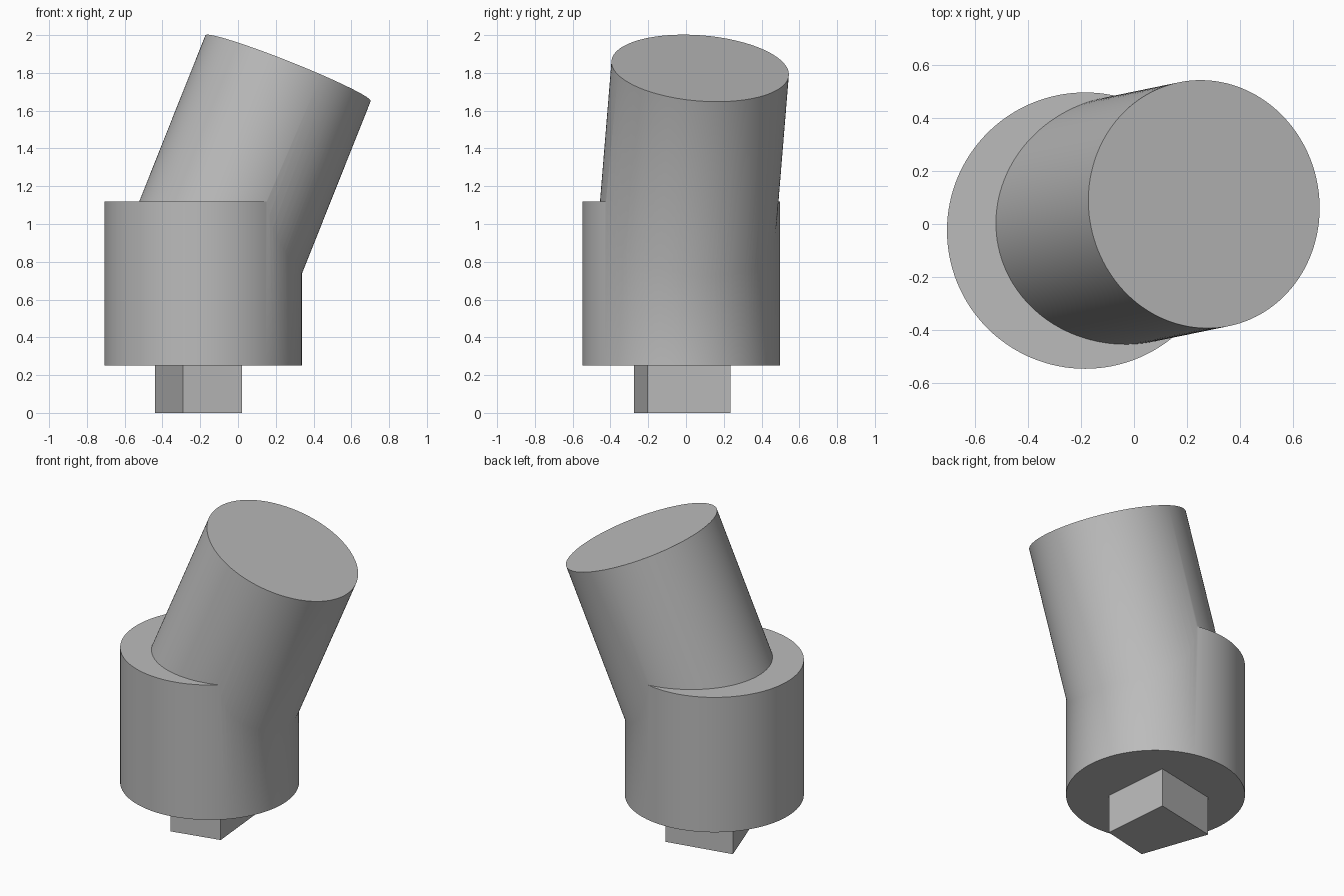
import bpy
import bmesh
from mathutils import Vector

if "Cube" in bpy.data.objects:
    bpy.data.objects.remove(bpy.data.objects["Cube"], do_unlink=True)

# One plain grey for every part
grey = bpy.data.materials.new("plain grey")
grey.use_nodes = True
color = (0.5, 0.5, 0.5, 1)
grey.diffuse_color = color
grey.node_tree.nodes["Principled BSDF"].inputs["Base Color"].default_value = color


def cylinder(name, start, end, radius):
    """Solid cylinder between two points."""
    start, end = Vector(start), Vector(end)
    axis = end - start
    bpy.ops.mesh.primitive_cylinder_add(
        vertices=128, radius=radius, depth=axis.length,
        location=(start + end) / 2,
        rotation=axis.to_track_quat('Z', 'Y').to_euler())
    obj = bpy.context.object
    obj.name = name
    obj.data.materials.append(grey)
    return obj


def prism(name, outline, bottom, top):
    """Upright prism over a flat outline."""
    bm = bmesh.new()
    face = bm.faces.new([bm.verts.new((x, y, bottom)) for x, y in outline])
    sweep = bmesh.ops.extrude_face_region(bm, geom=[face])["geom"]
    for v in sweep:
        if isinstance(v, bmesh.types.BMVert):
            v.co.z = top
    bmesh.ops.recalc_face_normals(bm, faces=bm.faces)
    mesh = bpy.data.meshes.new(name)
    bm.to_mesh(mesh)
    bm.free()
    mesh.materials.append(grey)
    obj = bpy.data.objects.new(name, mesh)
    bpy.context.collection.objects.link(obj)
    return obj


# Upright body and the leaning column that grows out of it
body = cylinder("body", (-0.185, -0.025, 0.25), (-0.185, -0.025, 1.12), 0.523)
column = cylinder("leaning_column", (-0.187, -0.018, 0.69), (0.265, 0.075, 1.825), 0.471)

# Fuse the two into one skin
union = body.modifiers.new("fuse_column", 'BOOLEAN')
union.operation = 'UNION'
union.solver = 'EXACT'
union.object = column
bpy.ops.object.select_all(action='DESELECT')
bpy.context.view_layer.objects.active = body
body.select_set(True)
bpy.ops.object.modifier_apply(modifier=union.name)
bpy.data.objects.remove(column, do_unlink=True)
bpy.ops.object.shade_smooth_by_angle(angle=0.52)

# Four-sided peg under the body
prism("peg", [(-0.29, -0.275), (0.02, -0.205), (-0.02, 0.235), (-0.44, 0.15)], 0, 0.25)
